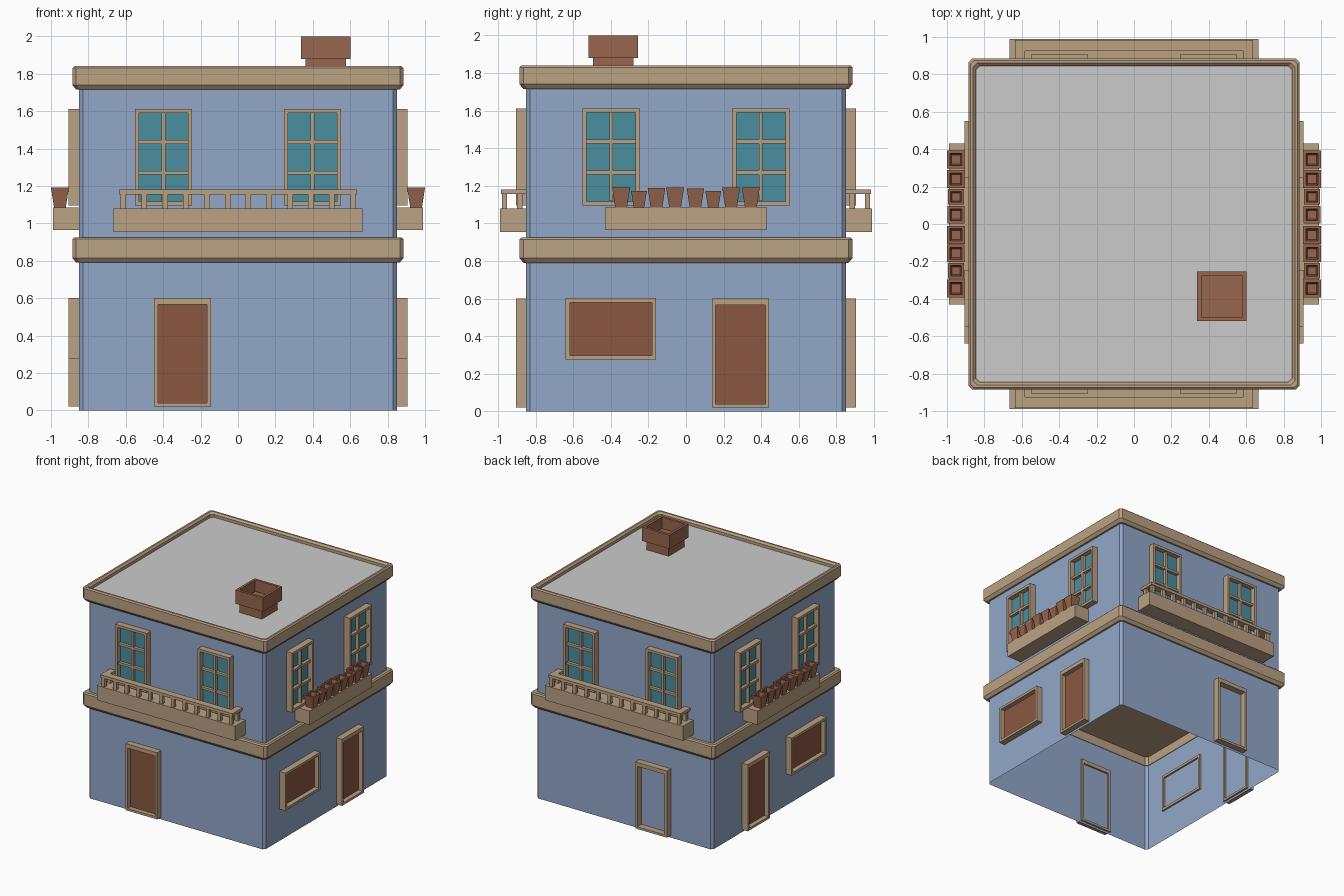
import bpy, bmesh
from mathutils import Matrix

if "Cube" in bpy.data.objects:
    bpy.data.objects.remove(bpy.data.objects["Cube"])


def material(name, rgb):
    m = bpy.data.materials.new(name)
    lin = [((c / 255 + 0.055) / 1.055) ** 2.4 for c in rgb]
    m.diffuse_color = (*lin, 1)
    m.use_nodes = True
    m.node_tree.nodes["Principled BSDF"].inputs["Base Color"].default_value = m.diffuse_color
    return m


BLUE = material("blue_plaster", (146, 167, 200))
TAN = material("tan_trim", (187, 161, 131))
BROWN = material("brown_door", (139, 88, 66))
CLAY = material("terracotta", (152, 102, 78))
TEAL = material("teal_glass", (74, 143, 160))


def finish(name, bm, mat):
    bmesh.ops.recalc_face_normals(bm, faces=bm.faces)
    me = bpy.data.meshes.new(name)
    bm.to_mesh(me)
    bm.free()
    ob = bpy.data.objects.new(name, me)
    bpy.context.collection.objects.link(ob)
    if mat:
        me.materials.append(mat)
    return ob


def loft(name, profile, mat, c=0.0, at=(0, 0), cap0=False, cap1=False):
    """Square rings (half size, height) joined in order, corners cut by c."""
    bm = bmesh.new()
    rings = []
    for r, z in profile:
        k = r - c
        if c:
            pts = [(r, -k), (r, k), (k, r), (-k, r), (-r, k), (-r, -k), (-k, -r), (k, -r)]
        else:
            pts = [(r, -r), (r, r), (-r, r), (-r, -r)]
        rings.append([bm.verts.new((at[0] + x, at[1] + y, z)) for x, y in pts])
    n = len(rings[0])
    for a, b in zip(rings, rings[1:]):
        for i in range(n):
            j = (i + 1) % n
            bm.faces.new((a[i], a[j], b[j], b[i]))
    if cap0:
        bm.faces.new(rings[0][::-1])
    if cap1:
        bm.faces.new(rings[-1])
    return finish(name, bm, mat)


def boxes(name, side, parts, mat):
    """Boxes as (u0, u1, d0, d1, z0, z1): u along the wall, d outward."""
    bm = bmesh.new()
    for u0, u1, d0, d1, z0, z1 in parts:
        u, d, z = (u0 + u1) / 2, (d0 + d1) / 2, (z0 + z1) / 2
        su, sd, sz = u1 - u0, d1 - d0, z1 - z0
        if side in ("front", "back"):
            loc, s = (u, d if side == "back" else -d, z), (su, sd, sz)
        else:
            loc, s = (d if side == "right" else -d, u, z), (sd, su, sz)
        bmesh.ops.create_cube(bm, size=1, matrix=Matrix.Translation(loc) @ Matrix.Diagonal((*s, 1)))
    return finish(name, bm, mat)


def frame(u0, u1, z0, z1, w, top, d0=0.835, d1=0.905):
    return [(u0, u0 + w, d0, d1, z0, z1), (u1 - w, u1, d0, d1, z0, z1),
            (u0 + w, u1 - w, d0, d1, z0, z0 + w), (u0 + w, u1 - w, d0, d1, z1 - top, z1)]


# Walls, floor band, roof band and flat roof; the bottom is open
loft("lower_walls", [(0.85, 0), (0.85, 0.80)], BLUE, 0.02)
loft("upper_walls", [(0.85, 0.92), (0.85, 1.73)], BLUE, 0.02)
loft("floor_band", [(0.845, 0.87), (0.845, 0.79), (0.865, 0.79), (0.885, 0.815),
                    (0.885, 0.915), (0.875, 0.925), (0.845, 0.925)], TAN, 0.02,
     cap0=True, cap1=True)
loft("roof_band", [(0.845, 1.715), (0.865, 1.715), (0.885, 1.74), (0.885, 1.83),
                   (0.875, 1.84), (0.86, 1.84), (0.845, 1.825), (0.845, 1.79)], TAN, 0.02)
loft("roof", [(0.848, 1.795), (0.848, 1.80)], None, 0.02, cap1=True)

# Chimney with open top
loft("chimney", [(0.108, 1.79), (0.108, 1.88), (0.132, 1.88), (0.132, 1.995), (0.132, 2.0),
                 (0.11, 2.0), (0.11, 1.90)], CLAY, at=(0.47, -0.387), cap1=True)

for side in ("front", "right", "back", "left"):
    # Upper windows: frame, glazing bars and glass
    for tag, u in (("a", -0.398), ("b", 0.398)):
        u0, u1 = u - 0.152, u + 0.152
        bars = [(u - 0.01, u + 0.01, 0.855, 0.89, 1.12, 1.59)]
        bars += [(u0 + 0.02, u1 - 0.02, 0.855, 0.888, z - 0.01, z + 0.01) for z in (1.27, 1.435)]
        boxes(f"{side}_window_frame_{tag}", side,
              frame(u0, u1, 1.095, 1.612, 0.022, 0.022) + bars, TAN)
        boxes(f"{side}_window_glass_{tag}", side,
              [(u0 + 0.015, u1 - 0.015, 0.851, 0.862, 1.11, 1.60)], TEAL)

    # Doors (the back doorway is left without a panel)
    u = -0.297 if side in ("front", "back") else 0.29
    boxes(f"{side}_door_frame", side, frame(u - 0.152, u + 0.152, 0.02, 0.6, 0.02, 0.035), TAN)
    if side != "back":
        boxes(f"{side}_door", side, [(u - 0.14, u + 0.14, 0.851, 0.865, 0.03, 0.575)], BROWN)

    if side in ("front", "back"):
        # Balcony with U-shaped rail and balusters
        boxes(f"{side}_balcony", side, [(-0.665, 0.665, 0.84, 0.99, 0.953, 1.08)], TAN)
        posts = [(-0.613 + i * 1.226 / 11, 0.965) for i in range(12)] + [(-0.613, 0.885), (0.613, 0.885)]
        boxes(f"{side}_balusters", side,
              [(p - 0.015, p + 0.015, d - 0.014, d + 0.014, 1.075, 1.16) for p, d in posts], TAN)
        boxes(f"{side}_rail", side,
              [(-0.637, 0.637, 0.925, 0.985, 1.155, 1.18),
               (-0.637, -0.583, 0.84, 0.925, 1.155, 1.18),
               (0.583, 0.637, 0.84, 0.925, 1.155, 1.18)], TAN)
    else:
        # Shuttered ground-floor window
        boxes(f"{side}_low_window_frame", side, frame(-0.64, -0.16, 0.275, 0.602, 0.022, 0.022), TAN)
        boxes(f"{side}_low_window_panel", side, [(-0.625, -0.175, 0.851, 0.865, 0.29, 0.59)], BROWN)
        # Flower shelf with a row of square pots
        boxes(f"{side}_flower_shelf", side, [(-0.43, 0.43, 0.84, 0.99, 0.965, 1.085)], TAN)
        x = 0.952 if side == "right" else -0.952
        rows = [(-0.345, 1), (-0.25, 0), (-0.157, 0.8), (-0.058, 1),
                (0.05, 0.7), (0.145, 0), (0.24, 0.9), (0.345, 0.95)]
        for i, (y, t) in enumerate(rows):
            r, h = 0.042 + 0.006 * t, 1.172 + 0.02 * t
            loft(f"{side}_pot_{i + 1}", [(r * 0.65, 1.083), (r, h), (r * 0.68, h), (r * 0.5, h - 0.05)],
                 CLAY, at=(x, y), cap0=True, cap1=True)
